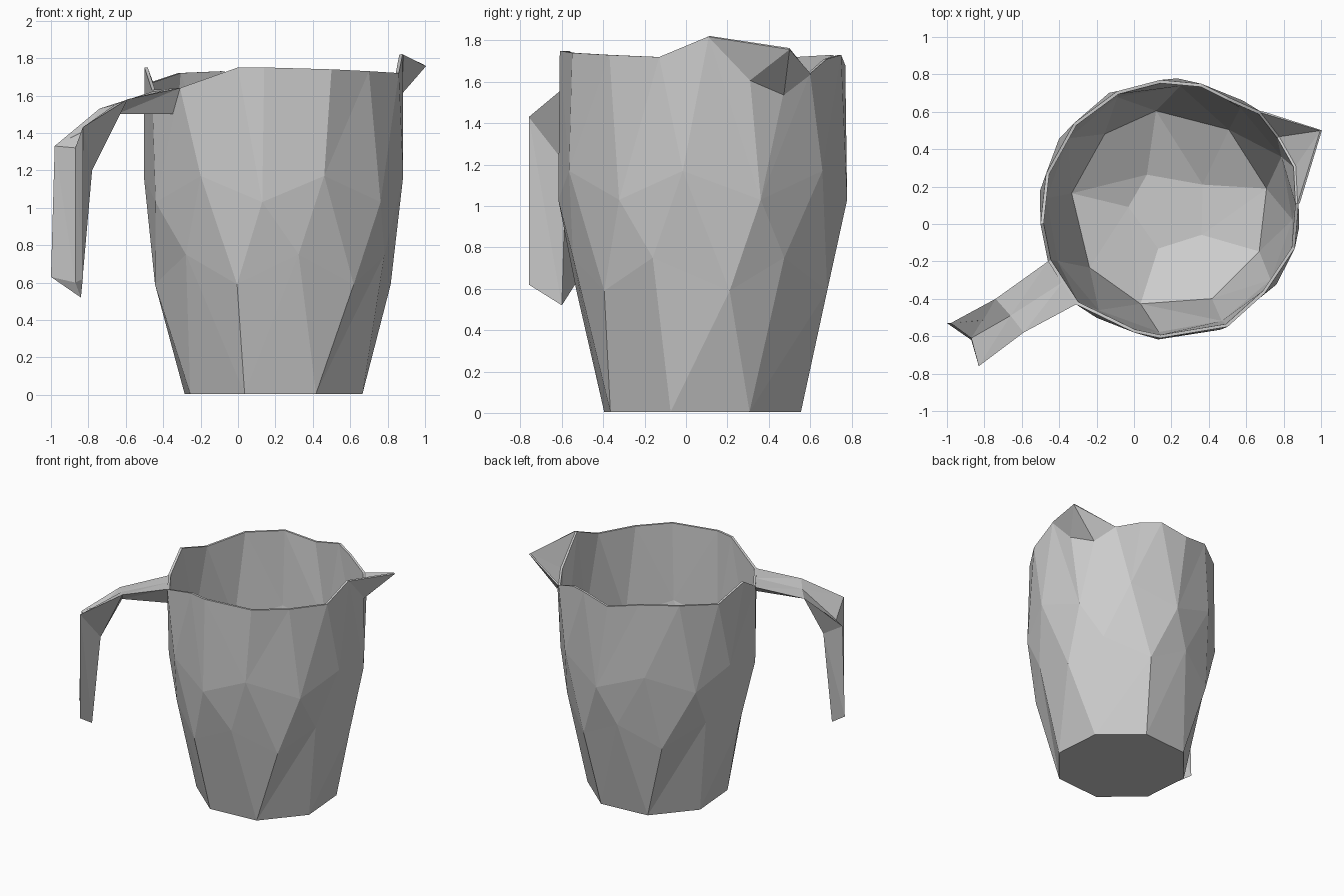
import bpy
import math
import random
from mathutils import Vector

random.seed(4)
TAU = math.tau
CENTRE = Vector((0.19, 0.08, 0))

default_cube = bpy.data.objects.get("Cube")
if default_cube:
    bpy.data.objects.remove(default_cube, do_unlink=True)

# Single plain clay colour
grey = bpy.data.materials.new("plain grey")
grey.use_nodes = True
colour = (0.6, 0.6, 0.6, 1)
grey.diffuse_color = colour
grey.node_tree.nodes["Principled BSDF"].inputs["Base Color"].default_value = colour


def make_object(name, points, faces):
    mesh = bpy.data.meshes.new(name)
    mesh.from_pydata([tuple(p) for p in points], [], faces)
    mesh.materials.append(grey)
    mesh.update()
    part = bpy.data.objects.new(name, mesh)
    bpy.context.collection.objects.link(part)
    return part


def bearing(point):
    return math.atan2(point.y - CENTRE.y, point.x - CENTRE.x) % TAU


def ring(count, radius, height, phase, wave=0.0, jitter=0.0):
    """Rough polygon around the jug axis, with heights that go up and down."""
    points = []
    for k in range(count):
        angle = math.radians(phase) + TAU * k / count
        angle += random.uniform(-jitter, jitter)
        lift = wave if k % 2 else -wave
        points.append(CENTRE + Vector((radius * math.cos(angle),
                                       radius * math.sin(angle),
                                       height + lift)))
    return sorted(points, key=bearing)


def stitch(lower, upper, start_lower, start_upper):
    """Triangles between two rings with any number of points."""
    faces = []
    n, m = len(lower), len(upper)
    i = j = 0

    def angle_at(points, index):
        count = len(points)
        return bearing(points[index % count]) + TAU * (index // count)

    while i < n or j < m:
        a, b = start_lower + i % n, start_upper + j % m
        step_lower = j >= m or (i < n and angle_at(lower, i + 1) <= angle_at(upper, j + 1))
        if step_lower:
            i += 1
            faces.append((a, start_lower + i % n, b))
        else:
            j += 1
            faces.append((a, start_upper + j % m, b))
    return faces


# Uneven rim, with a notch where the spout leaves the wall
rim = [Vector(p) for p in (
    (0.88, 0.11, 1.82), (0.87, 0.31, 1.61), (0.78, 0.47, 1.54), (0.68, 0.6, 1.64),
    (0.5, 0.68, 1.71), (0.36, 0.75, 1.73), (0.14, 0.77, 1.68), (-0.09, 0.71, 1.73),
    (-0.32, 0.54, 1.72), (-0.47, 0.27, 1.67), (-0.5, 0, 1.75), (-0.46, -0.2, 1.63),
    (-0.31, -0.43, 1.64), (0, -0.58, 1.75), (0.14, -0.61, 1.75), (0.5, -0.55, 1.74),
    (0.7, -0.37, 1.73), (0.86, -0.13, 1.72))]
spout_low, spout_mid, spout_high, spout_back = rim[1], rim[2], rim[0], rim[3]
rim.sort(key=bearing)


def inward(point, factor=0.975):
    flat = Vector((CENTRE.x, CENTRE.y, point.z))
    return flat + (point - flat) * factor


# Jug body: outer wall going up, over the rim, then down the inner wall
rings = [
    ring(8, 0.5, 0.005, 27),
    ring(12, 0.64, 0.67, 10, wave=0.08, jitter=0.06),
    ring(12, 0.7, 1.1, 25, wave=0.07, jitter=0.06),
    rim,
    [inward(p) for p in rim],
    ring(12, 0.66, 1.1, 25, wave=0.05),
    ring(9, 0.53, 0.35, 15, wave=0.03, jitter=0.08),
    ring(5, 0.22, 0.2, 40, jitter=0.2),
]
points, faces, starts = [], [], []
for loop in rings:
    starts.append(len(points))
    points.extend(loop)
for k in range(len(rings) - 1):
    faces += stitch(rings[k], rings[k + 1], starts[k], starts[k + 1])
faces.append(tuple(reversed(range(len(rings[0])))))
faces.append(tuple(range(starts[-1], len(points))))
make_object("jug_body", points, faces)

# Pouring spout: folded thin sheet reaching out to a point
tip = Vector((1, 0.5, 1.76))
spout = make_object("spout", [spout_high, spout_low, spout_mid, spout_back, tip],
                    [(0, 1, 4), (1, 2, 4), (2, 3, 4)])
sheet = spout.modifiers.new("thickness", 'SOLIDIFY')
sheet.thickness = 0.012
sheet.offset = 0

# Handle: each section lists back edge, outer groove, front edge, inner ridge
sections = [
    [(-0.46, -0.2, 1.62), (-0.38, -0.31, 1.63), (-0.31, -0.43, 1.64), (-0.33, -0.36, 1.5)],
    [(-0.74, -0.4, 1.53), (-0.66, -0.49, 1.55), (-0.59, -0.58, 1.58), (-0.65, -0.5, 1.5)],
    [(-0.98, -0.53, 1.33), (-0.87, -0.61, 1.32), (-0.83, -0.76, 1.43), (-0.78, -0.58, 1.2)],
    [(-1, -0.53, 0.63), (-0.87, -0.62, 0.6), (-0.83, -0.76, 0.62), (-0.84, -0.6, 0.52)],
]
handle_points = [p for section in sections for p in section]
sides = len(sections[0])
handle_faces = []
for row in range(len(sections) - 1):
    for k in range(sides):
        a, b = row * sides + k, row * sides + (k + 1) % sides
        handle_faces += [(a, b, b + sides), (a, b + sides, a + sides)]

# Close both ends of the handle, split along the groove
end = len(handle_points) - sides
handle_faces += [(1, 0, 3), (2, 1, 3),
                 (end, end + 1, end + 3), (end + 1, end + 2, end + 3)]
make_object("handle", handle_points, handle_faces)
